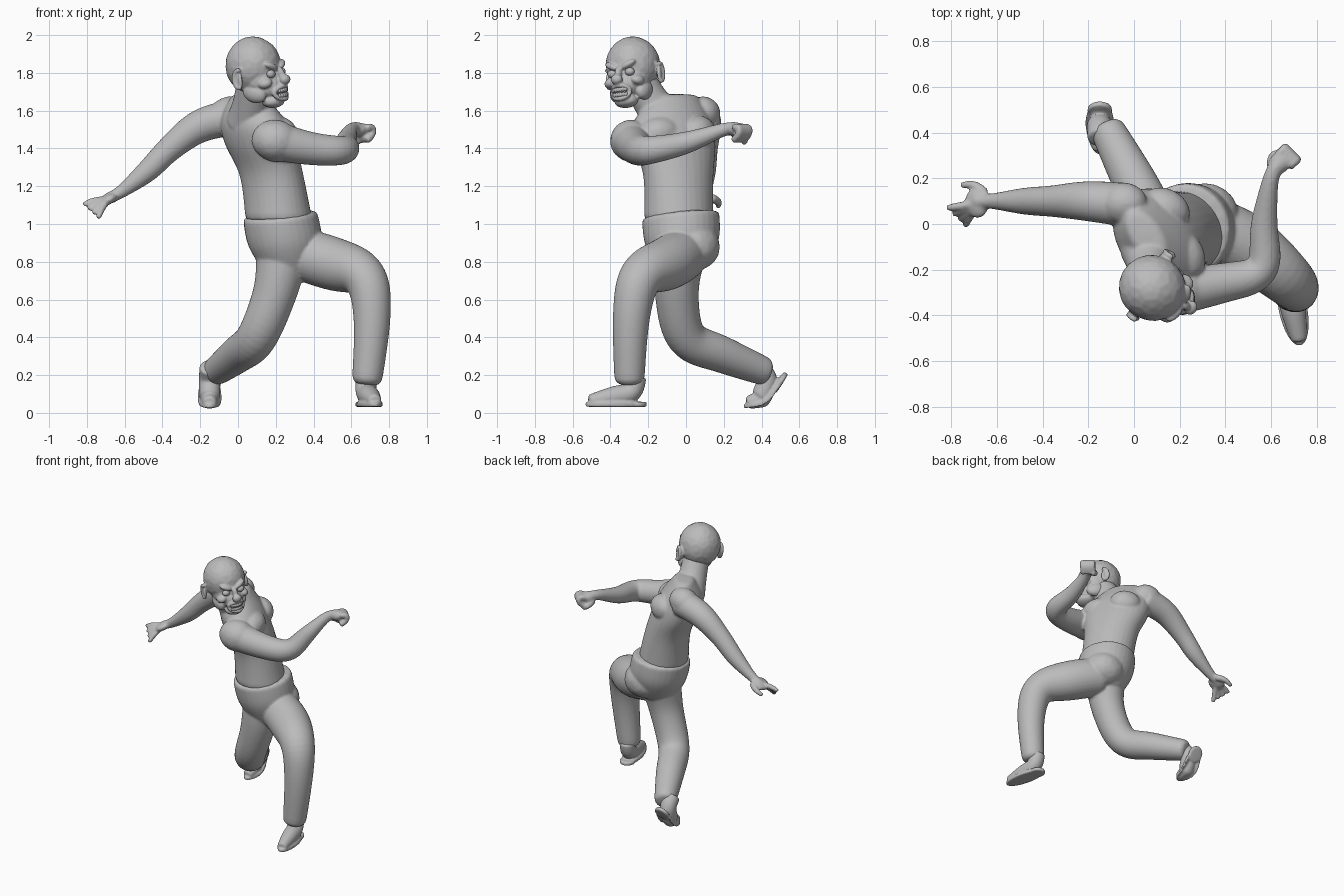
import bpy
import bmesh
import math
from mathutils import Matrix, Vector, Euler

default_cube = bpy.data.objects.get("Cube")
if default_cube:
    bpy.data.objects.remove(default_cube)

grey = bpy.data.materials.new("plain grey")
grey.use_nodes = True
shade = (.5, .5, .5, 1)
grey.diffuse_color = shade
grey.node_tree.nodes["Principled BSDF"].inputs["Base Color"].default_value = shade


def spline(points, steps=4):
    """Smooth curve through points of any dimension, so sizes blend along with positions."""
    points = [Vector(point) for point in points]
    points = [points[0], *points, points[-1]]
    smooth = []
    for a, b, c, d in zip(points, points[1:], points[2:], points[3:]):
        for step in range(steps):
            t = step / steps
            smooth.append(b + (c - a) * (t / 2) + (a * 2 - b * 5 + c * 4 - d) * (t * t / 2)
                          + (b * 3 - a - c * 3 + d) * (t * t * t / 2))
    smooth.append(points[-1])
    return smooth


def bridge(bm, rings):
    """Join vertex rings with quads and cap both ends."""
    for lower, upper in zip(rings, rings[1:]):
        for i in range(len(lower)):
            bm.faces.new((lower[i - 1], lower[i], upper[i], upper[i - 1]))
    bm.faces.new(rings[0])
    bm.faces.new(rings[-1])


def circle(sides=16):
    return [Vector((math.cos(math.tau * k / sides), math.sin(math.tau * k / sides), 0)) for k in range(sides)]


def limb(bm, *joints):
    """Round tube through joints given as x, y, z, radius."""
    path = spline(joints)
    spots = [Vector(joint[:3]) for joint in path]
    rings, heading, frame = [], None, None
    for i, (spot, joint) in enumerate(zip(spots, path)):
        ahead = (spots[min(i + 1, len(spots) - 1)] - spots[max(i - 1, 0)]).normalized()
        if heading:
            frame = heading.rotation_difference(ahead) @ frame
        else:
            frame = ahead.to_track_quat('Z', 'Y')
        heading = ahead
        rings.append([bm.verts.new(spot + frame @ corner * joint[3]) for corner in circle()])
    bridge(bm, rings)


def trunk(bm, slices, turn=0, slope=Vector((0, 0, 0))):
    """Level ellipses given as x, y, z, half width, half depth."""
    rings = []
    for x, y, z, width, depth in spline(slices):
        ring = []
        for corner in circle():
            offset = Matrix.Rotation(turn, 3, 'Z') @ Vector((corner.x * width, corner.y * depth, 0))
            offset.z = offset.dot(slope)
            ring.append(bm.verts.new(Vector((x, y, z)) + offset))
        rings.append(ring)
    bridge(bm, rings)


def blob(bm, place, size, turn=(0, 0, 0)):
    matrix = Matrix.LocRotScale(Vector(place), Euler(turn), Vector(size))
    bmesh.ops.create_icosphere(bm, subdivisions=2, radius=1, matrix=matrix)


def finish(name, bm, voxel, matrix=Matrix()):
    """Fuse the overlapping parts into one smooth surface."""
    bmesh.ops.recalc_face_normals(bm, faces=bm.faces)
    mesh = bpy.data.meshes.new(name)
    bm.to_mesh(mesh)
    bm.free()
    mesh.materials.append(grey)
    part = bpy.data.objects.new(name, mesh)
    bpy.context.collection.objects.link(part)
    part.matrix_world = matrix
    rounding = part.modifiers.new("round", 'SUBSURF')
    rounding.levels = rounding.render_levels = 1
    fuse = part.modifiers.new("fuse", 'REMESH')
    fuse.mode = 'VOXEL'
    fuse.voxel_size = voxel
    fuse.use_smooth_shade = True
    soften = part.modifiers.new("soften", 'SMOOTH')
    soften.iterations = 3


# Bare upper body: trunk, neck and the main muscles
body = bmesh.new()
trunk(body, [(.22, -.04, 1, .19, .18), (.18, -.04, 1.25, .2, .16), (.12, -.06, 1.42, .24, .17),
             (.08, -.07, 1.55, .23, .15), (.05, -.05, 1.69, .12, .06)], turn=-1)
limb(body, (.06, -.1, 1.54, .13), (.07, -.18, 1.64, .1), (.09, -.27, 1.8, .09))
blob(body, (.2, -.13, 1.48), (.14, .11, .1), (0, 0, -.9))
blob(body, (.14, .07, 1.48), (.12, .09, .1), (0, 0, -.5))
blob(body, (-.05, .09, 1.58), (.12, .1, .1), (0, -.4, 0))
blob(body, (.2, -.29, 1.44), (.14, .12, .12), (0, .2, .2))

# Outstretched arm with an open hand
limb(body, (0, .08, 1.57, .1), (-.2, .1, 1.52, .09), (-.36, .1, 1.4, .07),
     (-.48, .1, 1.28, .06), (-.62, .1, 1.17, .035), (-.7, .1, 1.13, .03))
palm = Vector((-.69, .09, 1.13))
blob(body, palm, (.06, .07, .03), (0, -.5, .2))
for finger in range(4):
    tip = Vector((-.82, .07, 1.1)).lerp(Vector((-.74, -.01, 1.03)), finger / 3)
    knuckle = palm.lerp(tip, .6) + Vector((0, 0, .01))
    limb(body, (*palm, .02), (*knuckle, .018), (*tip, .014))
limb(body, (-.65, .13, 1.14, .025), (-.7, .17, 1.12, .02), (-.76, .17, 1.09, .014))

# Bent arm with a closed fist
limb(body, (.15, -.3, 1.45, .11), (.38, -.26, 1.4, .09), (.56, -.2, 1.39, .077),
     (.57, 0, 1.43, .06), (.6, .2, 1.5, .036), (.64, .27, 1.5, .04))
blob(body, (.64, .27, 1.5), (.06, .05, .04), (0, 0, .8))
for finger in range(4):
    knuckle = Vector((.66, .33, 1.51)).lerp(Vector((.71, .28, 1.51)), finger / 3)
    inward = Vector((-.03, -.03, 0))
    down = Vector((0, 0, -.07))
    curl = (knuckle + inward, knuckle, knuckle + down / 2, knuckle + down + inward)
    limb(body, *[(*spot, .02) for spot in curl])
limb(body, (.6, .25, 1.48, .023), (.61, .3, 1.45, .02), (.65, .31, 1.43, .016))
finish("upper_body", body, .009)

# Trousers: hips and both legs
trousers = bmesh.new()
trunk(trousers, [(.28, -.02, .74, .13, .12), (.25, -.02, .9, .2, .2), (.22, -.03, 1.06, .2, .21)],
      slope=Vector((.1, .1, 0)))
blob(trousers, (.31, .04, .88), (.16, .15, .14))
limb(trousers, (.3, 0, .85, .14), (.5, -.1, .79, .145), (.67, -.24, .72, .12),
     (.71, -.29, .5, .1), (.68, -.3, .14, .08))
limb(trousers, (.24, -.03, .88, .15), (.2, -.05, .65, .12), (.1, 0, .4, .11),
     (0, .19, .31, .1), (-.13, .44, .21, .075))
finish("trousers", trousers, .009)


# Shoes: upper, sole and heel, hinged at the ball of the foot
def shoe(name, place, turn, bend):
    bm = bmesh.new()
    limb(bm, (0, .08, .17, .055), (0, .05, .08, .058), (0, -.05, .055, .055), (0, -.18, .03, .035))
    for y, width, length in ((-.03, .064, .17), (.075, .055, .06)):
        trunk(bm, [(0, y, z, width, length) for z in (0, .03)])
    hinge = Vector((0, -.07, 0))
    for vert in bm.verts:
        vert.co.z = max(vert.co.z, 0)
        if vert.co.y < hinge.y:
            vert.co = hinge + Matrix.Rotation(-bend, 3, 'X') @ (vert.co - hinge)
    finish(name, bm, .006, Matrix.LocRotScale(Vector(place), Euler(turn), None))


shoe("forward_shoe", (.69, -.34, .03), turn=(0, 0, .2), bend=0)
shoe("trailing_shoe", (-.15, .47, .09), turn=(1, 0, 0), bend=.9)

# Head, shaped facing forward, then turned and tilted
pose = Matrix.LocRotScale(Vector((.08, -.28, 1.84)), Euler((0, -.12, math.radians(60))), None)
head = bmesh.new()
blob(head, (0, 0, 0), (.155, .16, .165))
blob(head, (0, -.05, -.07), (.125, .11, .12))
# Muzzle, chin and nose
blob(head, (0, -.1, -.11), (.08, .08, .08))
blob(head, (0, -.11, -.19), (.07, .065, .04))
blob(head, (0, -.19, -.075), (.035, .03, .03))
blob(head, (0, -.165, -.045), (.02, .025, .045), (-.3, 0, 0))
# Brow, cheek, jaw and ear on each side
for side in (-1, 1):
    blob(head, (side * .05, -.14, 0), (.05, .025, .02), (0, side * -.4, side * .3))
    blob(head, (side * .08, -.11, -.085), (.04, .045, .03), (0, side * .4, 0))
    blob(head, (side * .08, -.045, -.14), (.04, .075, .055), (.3, 0, 0))
    blob(head, (side * .15, .01, -.06), (.014, .035, .06), (-.2, 0, side * .4))
    limb(head, *[(side * .16, .03 * math.cos(t), .05 * math.sin(t) - .055, .012) for t in (-2, -1, 0, 1, 2)])
# Lips as a closed loop
limb(head, *[(.055 * c.x, .035 * c.x ** 2 - .185, .036 * c.y - .143, .013) for c in (*circle(8), circle(8)[0])])
finish("head", head, .006, pose)

# Eyes and bared teeth
eyes = bmesh.new()
for side in (-1, 1):
    blob(eyes, (side * .054, -.137, -.04), (.029, .025, .024))
finish("eyes", eyes, .004, pose)
teeth = bmesh.new()
for column in range(-3, 4):
    x = column * .0135
    for z in (-.13, -.157):
        blob(teeth, (x, 8 * x * x - .187, z), (.008, .009, .014))
finish("teeth", teeth, .003, pose)
